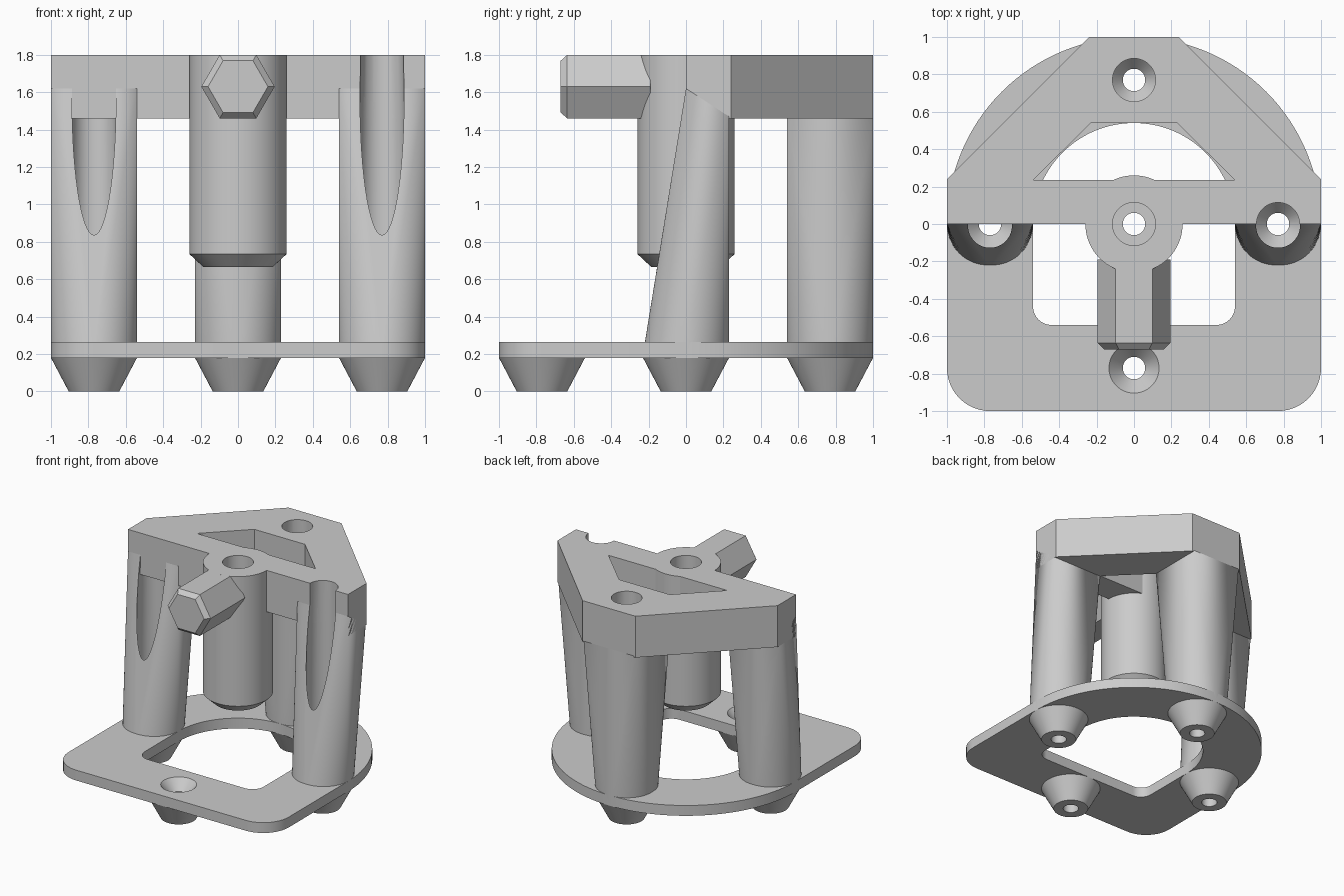
import bpy, bmesh
from math import sin, cos, pi
from mathutils import Matrix

if "Cube" in bpy.data.objects:
    bpy.data.objects.remove(bpy.data.objects["Cube"], do_unlink=True)

grey = bpy.data.materials.new("plain_grey")
grey.use_nodes = True
COLOUR = (0.6, 0.6, 0.6, 1)
grey.diffuse_color = COLOUR
for node in grey.node_tree.nodes:
    if node.type == 'BSDF_PRINCIPLED':
        node.inputs["Base Color"].default_value = COLOUR


def finish(bm, name):
    bmesh.ops.recalc_face_normals(bm, faces=bm.faces)
    mesh = bpy.data.meshes.new(name)
    bm.to_mesh(mesh)
    bm.free()
    mesh.materials.append(grey)
    obj = bpy.data.objects.new(name, mesh)
    bpy.context.scene.collection.objects.link(obj)
    return obj


def arc(cx, cy, r, start, end, n):
    return [(cx + r * cos(start + (end - start) * i / n),
             cy + r * sin(start + (end - start) * i / n)) for i in range(n + 1)]


def prism(name, outline, z0, z1):
    bm = bmesh.new()
    face = bm.faces.new([bm.verts.new((x, y, z0)) for x, y in outline])
    top = bmesh.ops.extrude_face_region(bm, geom=[face])
    verts = [v for v in top["geom"] if isinstance(v, bmesh.types.BMVert)]
    bmesh.ops.translate(bm, verts=verts, vec=(0, 0, z1 - z0))
    return finish(bm, name)


def lathe(name, profile, x=0, y=0, sides=64):
    """Closed turned solid; the profile is (radius, z) pairs."""
    bm = bmesh.new()
    rings = [[bm.verts.new((x + r * cos(2 * pi * i / sides),
                            y + r * sin(2 * pi * i / sides), z))
              for i in range(sides)] for r, z in profile]
    for low, high in zip(rings, rings[1:]):
        for i in range(sides):
            j = (i + 1) % sides
            bm.faces.new((low[i], low[j], high[j], high[i]))
    bm.faces.new(rings[0])
    bm.faces.new(rings[-1])
    return finish(bm, name)


def hull(name, points):
    bm = bmesh.new()
    for p in points:
        bm.verts.new(p)
    bmesh.ops.convex_hull(bm, input=bm.verts)
    return finish(bm, name)


def cut(obj, *cutters):
    for c in cutters:
        mod = obj.modifiers.new("cut", 'BOOLEAN')
        mod.operation = 'DIFFERENCE'
        mod.solver = 'EXACT'
        mod.object = c
    graph = bpy.context.evaluated_depsgraph_get()
    mesh = bpy.data.meshes.new_from_object(obj.evaluated_get(graph))
    obj.modifiers.clear()
    obj.data = mesh


def plate_outline(r, corner):
    """Half round at the back, rounded rectangle at the front."""
    c = r - corner
    return (arc(0, 0, r, 0, pi, 64)
            + arc(-c, -c, corner, pi, 1.5 * pi, 12)
            + arc(c, -c, corner, 1.5 * pi, 2 * pi, 12))


D, R = 0.77, 0.23                    # post distance and radius
PLATE_LOW, PLATE_TOP = 0.18, 0.265
BLOCK_LOW, TOP = 1.46, 1.8
spots = {"left": (D, 0), "right": (-D, 0), "rear": (0, D), "front": (0, -D)}

# Cutters for the screw holes, hub bore and openings
holes = {k: lathe(k + "_hole_cutter", [(0.06, -0.1), (0.06, PLATE_LOW),
                  (0.134, PLATE_TOP), (0.115, TOP), (0.115, TOP + 0.1)], x, y)
         for k, (x, y) in spots.items()}
bore = lathe("bore_cutter", [(0.06, 0.5), (0.06, 0.8), (0.115, 0.801), (0.115, TOP + 0.1)])
plate_opening = prism("plate_opening_cutter", plate_outline(0.54, 0.1), 0, 0.5)
block_opening = prism("block_opening_cutter",
                      [(-0.54, 0.235), (0.54, 0.235), (R, 0.54), (-R, 0.54)], 1.3, 2)
cutters = [*holes.values(), bore, plate_opening, block_opening]

# Base plate
plate = prism("base_plate", plate_outline(1, R), PLATE_LOW, PLATE_TOP)
cut(plate, plate_opening, *holes.values())
parts = [plate]

# Tapered feet
for k, (x, y) in spots.items():
    foot = lathe(k + "_foot", [(0.135, 0), (R, PLATE_LOW), (R, PLATE_LOW + 0.01)], x, y)
    cut(foot, holes[k])
    parts.append(foot)

# Legs blending from a round base to a rectangular top
for k in ("left", "right", "rear"):
    x, y = spots[k]
    base = [(px, py, 0.2) for px, py in arc(x, y, R, 0, 2 * pi, 64)[:-1]]
    if k == "rear":
        head = [(px, py, BLOCK_LOW + 0.01) for px in (-R, R) for py in (D - R, D + R)]
    else:
        head = [(x + dx, py, pz) for dx in (-R, R)
                for py, pz in ((0, 1.62), (R, BLOCK_LOW + 0.01))]
    leg = hull(k + "_leg", base + head)
    cut(leg, holes[k])
    parts.append(leg)

# Top block
block = prism("top_block", [(-1, 0), (1, 0), (1, 0.24), (0.24, 1), (-0.24, 1), (-1, 0.24)],
              BLOCK_LOW, TOP)
cut(block, block_opening, bore, holes["left"], holes["right"], holes["rear"])
parts.append(block)

# Central hub
hub = lathe("hub", [(0.185, 0.665), (0.26, 0.735), (0.26, TOP)])
cut(hub, bore)
parts.append(hub)

# Hexagonal handle with a chamfered end
handle = lathe("handle", [(0.196, 0.19), (0.196, 0.635), (0.16, 0.67)], sides=6)
handle.data.transform(Matrix.Translation((0, 0, 1.63)) @ Matrix.Rotation(pi / 2, 4, 'X'))
parts.append(handle)

for c in cutters:
    bpy.data.objects.remove(c, do_unlink=True)

# Smooth round surfaces, keep edges crisp
bpy.ops.object.select_all(action='DESELECT')
for obj in parts:
    obj.select_set(True)
    bpy.context.view_layer.objects.active = obj
    bpy.ops.object.shade_smooth_by_angle(angle=pi / 9)
    obj.select_set(False)
